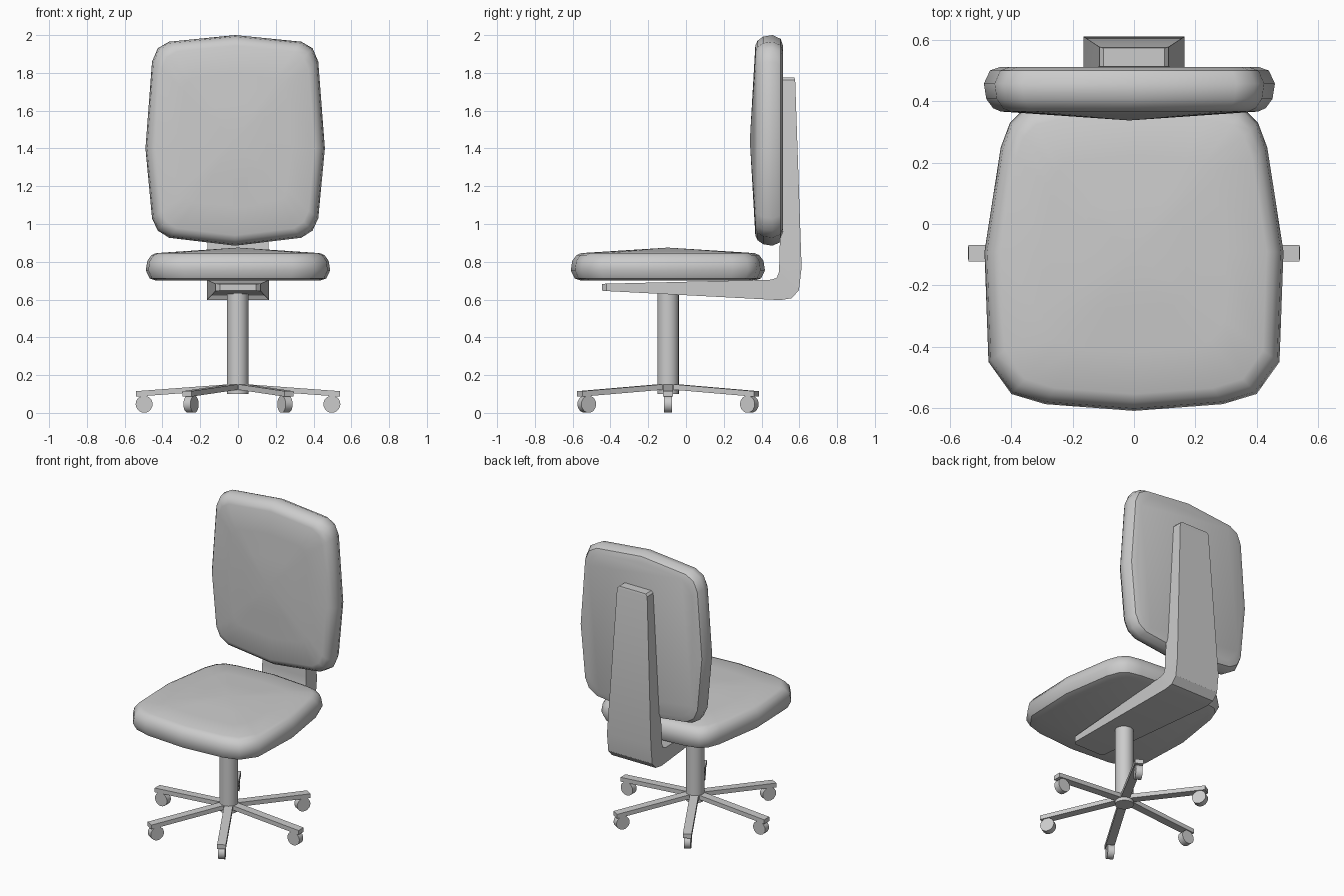
import bpy, bmesh, math
from mathutils import Matrix, Vector

if "Cube" in bpy.data.objects:
    bpy.data.objects.remove(bpy.data.objects["Cube"])

CY = -0.095  # y of the column axis


def finish(name, bm, smooth=None):
    bmesh.ops.recalc_face_normals(bm, faces=bm.faces)
    me = bpy.data.meshes.new(name)
    bm.to_mesh(me)
    bm.free()
    ob = bpy.data.objects.new(name, me)
    bpy.context.collection.objects.link(ob)
    if smooth:
        bpy.ops.object.select_all(action='DESELECT')
        ob.select_set(True)
        bpy.context.view_layer.objects.active = ob
        bpy.ops.object.shade_smooth_by_angle(angle=math.radians(smooth))
    return ob


def skin(bm, rings):
    for a, b in zip(rings, rings[1:]):
        n = len(a)
        for i in range(n):
            bm.faces.new((a[i], a[(i + 1) % n], b[(i + 1) % n], b[i]))


def cushion(name, half, place):
    """Padded slab: mirrored half outline, rounded rim, domed face."""
    loop = half + [(-u, v) for u, v in half[-2:0:-1]]
    hu = max(u for u, v in loop)
    v0, v1 = half[0][1], half[-1][1]
    vc, hv = (v0 + v1) / 2, (v1 - v0) / 2
    levels = [(0.055, 0), (0.02, 0.012), (0, 0.055), (0.008, 0.105),
              (0.03, 0.135), (0.055, 0.146)]
    levels = [(1 - i / hu, 1 - i / hv, h) for i, h in levels]
    su, sv, h = levels[-1]
    levels += [(su * k, sv * k, h + 0.029 * (1 - k)) for k in (0.7, 0.4)]
    bm = bmesh.new()
    rings = [[bm.verts.new(place(u * su, vc + (v - vc) * sv, h)) for u, v in loop]
             for su, sv, h in levels]
    skin(bm, rings)
    bm.faces.new(rings[0])
    tip = bm.verts.new(place(0, vc, 0.175))
    top = rings[-1]
    for i in range(len(top)):
        bm.faces.new((top[i], top[(i + 1) % len(top)], tip))
    finish(name, bm, 40)


# Seat and backrest cushions
cushion("seat",
        [(0, -0.61), (0.29, -0.588), (0.4, -0.555), (0.475, -0.45), (0.488, -0.09),
         (0.435, 0.25), (0.405, 0.33), (0.36, 0.375), (0.27, 0.395), (0, 0.418)],
        lambda u, v, h: (u, v, 0.70 + h))
cushion("backrest",
        [(0, 0.885), (0.35, 0.927), (0.41, 0.965), (0.44, 1.03), (0.475, 1.4),
         (0.44, 1.86), (0.41, 1.93), (0.35, 1.965), (0, 2.0)],
        lambda u, v, h: (u - 0.015, 0.513 - h, v))

# L-shaped support: outer y, z, inner y, z, half width
stations = [(-0.445, 0.647, -0.445, 0.683, 0.095), (-0.42, 0.645, -0.42, 0.684, 0.12),
            (0.50, 0.597, 0.45, 0.705, 0.165), (0.56, 0.607, 0.48, 0.715, 0.165),
            (0.598, 0.65, 0.492, 0.745, 0.165), (0.612, 0.77, 0.495, 0.82, 0.165),
            (0.578, 1.762, 0.514, 1.762, 0.113), (0.574, 1.776, 0.514, 1.776, 0.10)]
bm = bmesh.new()
rings = [[bm.verts.new(p) for p in ((-w, oy, oz), (w, oy, oz), (w, iy, iz), (-w, iy, iz))]
         for oy, oz, iy, iz, w in stations]
skin(bm, rings)
bm.faces.new(rings[0])
bm.faces.new(rings[-1])
finish("back_support", bm, 30)

# Column
bm = bmesh.new()
bmesh.ops.create_cone(bm, cap_ends=True, segments=24, radius1=0.057, radius2=0.057,
                      depth=0.58, matrix=Matrix.Translation((-0.002, CY, 0.39)))
finish("column", bm, 40)

# Six legs with casters
for k in range(6):
    turn = Matrix.Translation((0, CY, 0)) @ Matrix.Rotation(math.radians(60 * k), 4, 'Z')
    bm = bmesh.new()
    rings = [[bm.verts.new(turn @ Vector((x, y, z + dz)))
              for y, dz in ((-0.027, 0), (0.027, 0), (0.027, 0.029), (-0.027, 0.029))]
             for x, z in ((0, 0.126), (0.54, 0.086))]
    skin(bm, rings)
    bm.faces.new(rings[0])
    bm.faces.new(rings[1])
    finish(f"leg_{k + 1}", bm)
    bm = bmesh.new()
    bmesh.ops.create_cone(bm, cap_ends=True, segments=20, radius1=0.045, radius2=0.045,
                          depth=0.042, matrix=turn @ Matrix.Translation((0.497, 0, 0.046))
                          @ Matrix.Rotation(math.pi / 2, 4, 'X'))
    finish(f"caster_{k + 1}", bm, 40)
